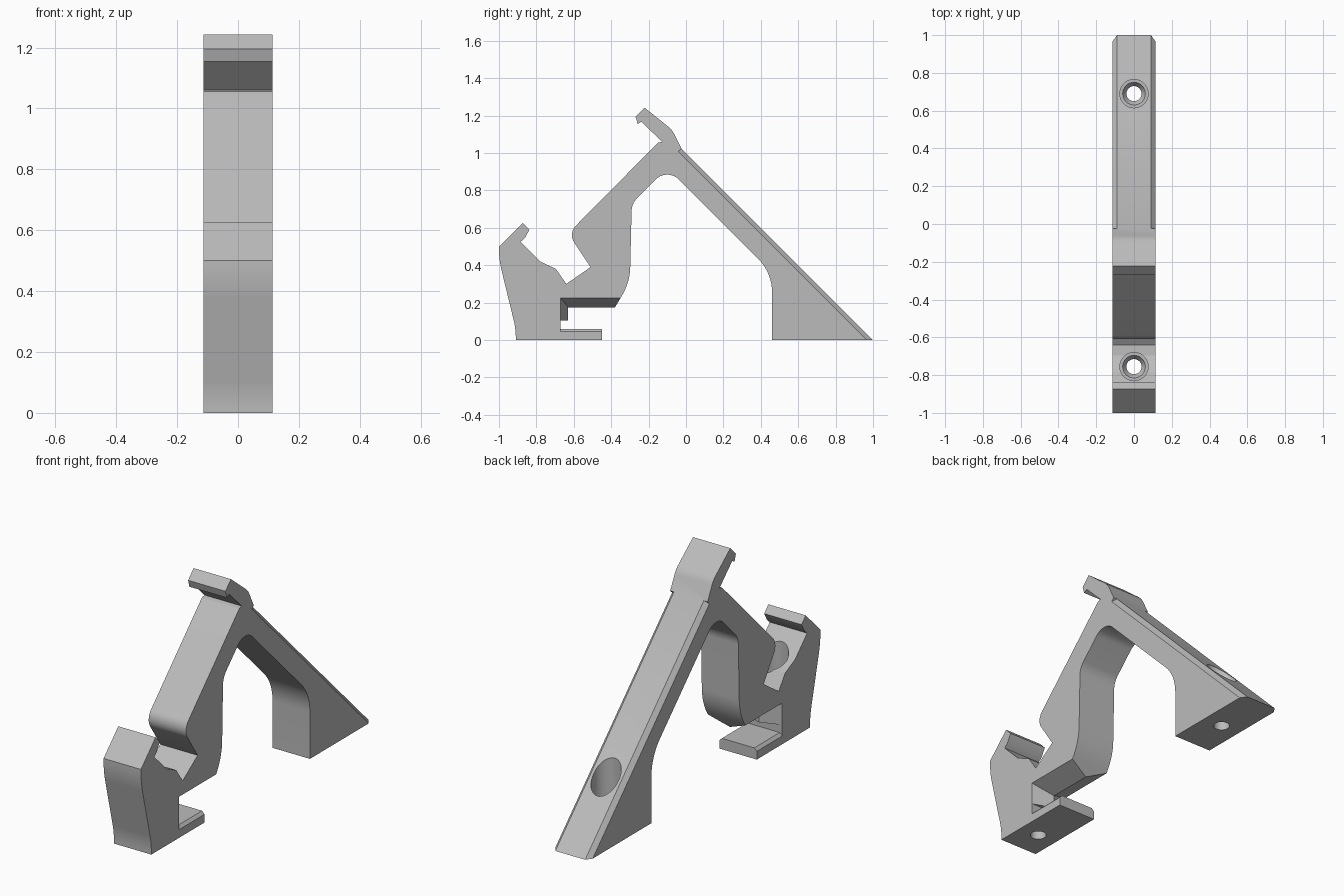
import bpy, bmesh, math
from mathutils import Vector

HALF = 0.113  # half the width of the bracket

if "Cube" in bpy.data.objects:
    bpy.data.objects.remove(bpy.data.objects["Cube"], do_unlink=True)

grey = bpy.data.materials.new("plain grey")
grey.use_nodes = True
grey.diffuse_color = (0.5, 0.5, 0.5, 1)
grey.node_tree.nodes["Principled BSDF"].inputs["Base Color"].default_value = grey.diffuse_color


def make_object(name, bm):
    """Turn a bmesh into a named, coloured object with sharp edges kept."""
    bmesh.ops.recalc_face_normals(bm, faces=bm.faces)
    mesh = bpy.data.meshes.new(name)
    bm.to_mesh(mesh)
    bm.free()
    obj = bpy.data.objects.new(name, mesh)
    bpy.context.collection.objects.link(obj)
    mesh.materials.append(grey)
    return obj


def rounded(corners, steps=8):
    """Replace every corner that carries a radius by an arc."""
    points = []
    for i, (y, z, *radius) in enumerate(corners):
        corner = Vector((y, z))
        if not radius:
            points.append(corner)
            continue
        before = (Vector(corners[i - 1][:2]) - corner).normalized()
        after = (Vector(corners[(i + 1) % len(corners)][:2]) - corner).normalized()
        half_angle = before.angle(after) / 2
        centre = corner + (before + after).normalized() * radius[0] / math.sin(half_angle)
        reach = radius[0] / math.tan(half_angle)
        start = corner + before * reach - centre
        end = corner + after * reach - centre
        for step in range(steps + 1):
            spoke = start.lerp(end, step / steps).normalized()
            points.append(centre + spoke * radius[0])
    return points


def extrude_profile(name, corners):
    """Extrude a side profile across the full width."""
    bm = bmesh.new()
    face = bm.faces.new([bm.verts.new((-HALF, *p)) for p in rounded(corners)])
    moved = bmesh.ops.extrude_face_region(bm, geom=[face])["geom"]
    verts = [v for v in moved if isinstance(v, bmesh.types.BMVert)]
    bmesh.ops.translate(bm, verts=verts, vec=(2 * HALF, 0, 0))
    return make_object(name, bm)


def hull(name, points):
    """Convex solid around points, mirrored in x."""
    bm = bmesh.new()
    for x, y, z in points:
        for side in ((1, -1) if x else (1,)):
            bm.verts.new((side * x, y, z))
    bmesh.ops.convex_hull(bm, input=bm.verts)
    return make_object(name, bm)


def revolve(name, y, outline, sides=40):
    """Turn a radius/height outline round a vertical axis."""
    bm = bmesh.new()
    rings = []
    for radius, z in outline:
        ring = bmesh.ops.create_circle(bm, segments=sides, radius=radius)["verts"]
        bmesh.ops.translate(bm, verts=ring, vec=(0, y, z))
        rings.append(ring)
    for low, high in zip(rings, rings[1:]):
        for i in range(sides):
            j = (i + 1) % sides
            bm.faces.new((low[i], low[j], high[j], high[i]))
    bm.faces.new(rings[0])
    bm.faces.new(rings[-1])
    return make_object(name, bm)


def cut(target, cutter):
    """Subtract a hidden cutter from the target."""
    mod = target.modifiers.new(cutter.name, "BOOLEAN")
    mod.operation = "DIFFERENCE"
    mod.solver = "EXACT"
    mod.object = cutter
    bpy.context.view_layer.objects.active = target
    bpy.ops.object.modifier_apply(modifier=mod.name)
    bpy.data.objects.remove(cutter, do_unlink=True)


# Bracket side profile, given as (y, z, optional corner radius)
profile = [
    # clamp tongue and slot
    (-.91, 0), (-.45, 0), (-.45, .045), (-.67, .045), (-.67, .225), (-.35, .225),
    # inner leg, arch and rear foot
    (-.3, .31, .3), (-.29, .73, .1), (-.1, .92, .085), (.46, .36, .25), (.46, 0), (1, 0),
    # neck and upper hook
    (-.025, 1.025), (-.075, 1.125, .12), (-.222, 1.243), (-.27, 1.195),
    (-.258, 1.155), (-.238, 1.167), (-.128, 1.06), (-.15, 1.055),
    # front slope, rounded nose and cleft
    (-.63, .57, .07), (-.51, .39), (-.64, .3), (-.695, .38), (-.78, .42, .05),
    # lower hook and curved front of the post
    (-.885, .525), (-.862, .545), (-.837, .59), (-.873, .627),
    (-1, .5), (-1, .43, .5), (-.91, .06, .4),
]
bracket = extrude_profile("bracket_body", profile)

# Chamfers along both edges of the rear slope
CHAMFER = 0.023
for side in (1, -1):
    bm = bmesh.new()
    for y, z in ((-.025, 1.025), (1.1, -.1)):
        for dx, drop in ((-CHAMFER, 0), (0, CHAMFER), (.1, CHAMFER), (.1, -.1), (-CHAMFER, -.1)):
            shift = drop * math.sqrt(.5)
            bm.verts.new((side * (HALF + dx), y - shift, z - shift))
    bmesh.ops.convex_hull(bm, input=bm.verts)
    cut(bracket, make_object("slope_chamfer", bm))

# Screw holes with wide counterbores and conical seats
for y, seat, top in ((.69, .12, .6), (-.755, .2, .8)):
    outline = [(.04, -.1), (.04, seat - .03), (.06, seat), (.075, seat), (.075, top)]
    cut(bracket, revolve("screw_hole", y, outline))

# Ridges in the clamp slot: ceiling, back wall and tongue
ceiling = hull("slot_ceiling_ridge", [
    (HALF, -.67, .225), (HALF, -.35, .225), (0, -.67, .175), (0, -.38, .175)])
back_wall = hull("slot_back_ridge", [
    (HALF, -.67, .225), (HALF, -.67, .105), (0, -.63, .225), (0, -.63, .105)])
tongue = hull("tongue_cap", [
    (x, y, z) for x, z in ((HALF, .045), (HALF - .015, .06)) for y in (-.67, -.45)])

# Smooth shading with sharp edges kept
bpy.ops.object.select_all(action="DESELECT")
for obj in (bracket, ceiling, back_wall, tongue):
    obj.select_set(True)
bpy.context.view_layer.objects.active = bracket
bpy.ops.object.shade_smooth_by_angle(angle=math.radians(25))
